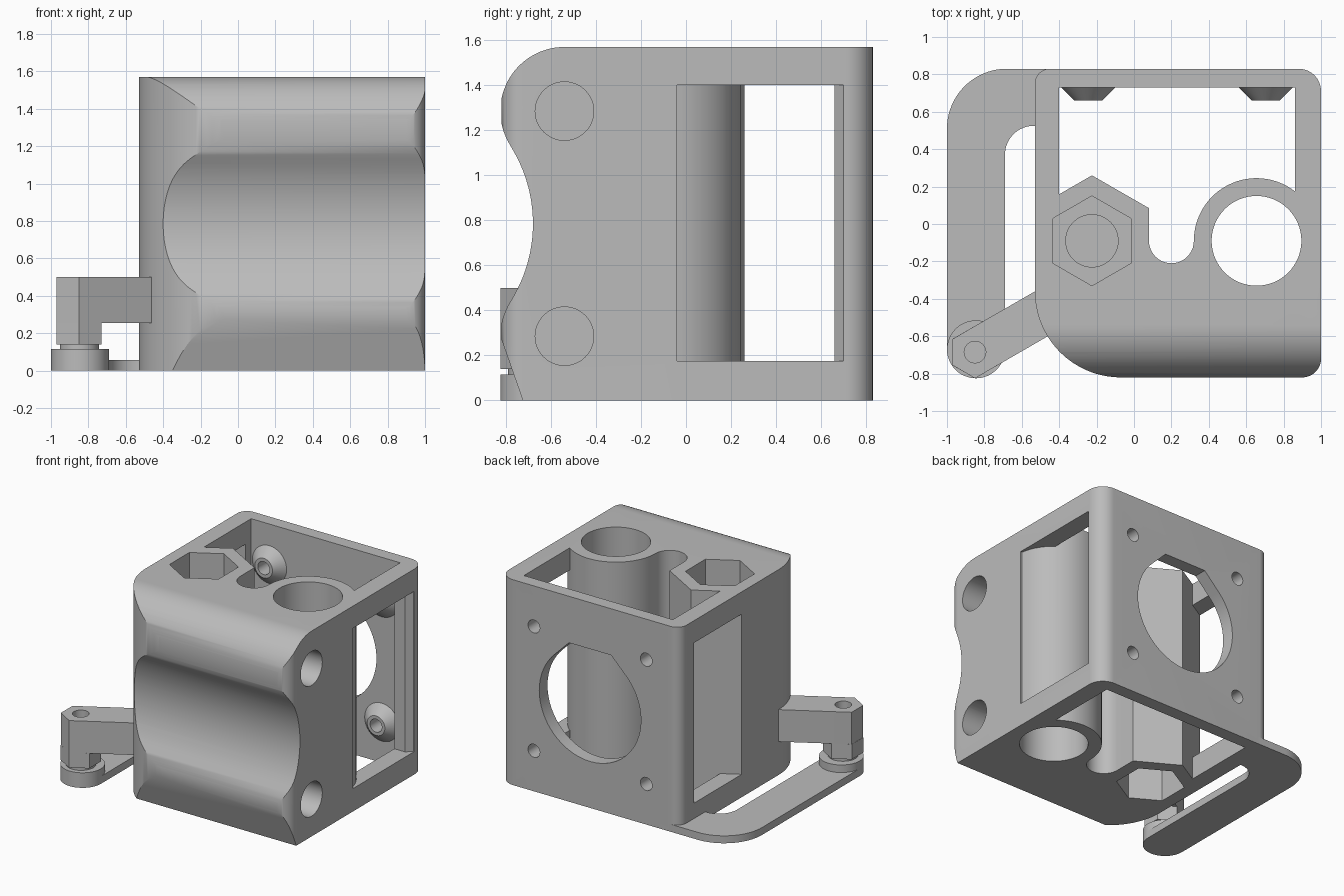
import bpy, bmesh
from math import sin, cos, radians
from mathutils import Matrix

cube = bpy.data.objects.get("Cube")
if cube:
    bpy.data.objects.remove(cube, do_unlink=True)

GREY = (0.5, 0.5, 0.5, 1)
grey = bpy.data.materials.new("plain grey plastic")
grey.use_nodes = True
grey.diffuse_color = GREY
grey.node_tree.nodes["Principled BSDF"].inputs["Base Color"].default_value = GREY


def arc(cx, cy, r, start, end, n=16):
    angles = [radians(start + (end - start) * i / n) for i in range(n + 1)]
    return [(cx + r * cos(a), cy + r * sin(a)) for a in angles]


def circle(cx, cy, r, n=48, start=0):
    return arc(cx, cy, r, start, start + 360, n)[:-1]


def finish(name, bm):
    bmesh.ops.recalc_face_normals(bm, faces=bm.faces)
    mesh = bpy.data.meshes.new(name)
    bm.to_mesh(mesh)
    bm.free()
    mesh.materials.append(grey)
    ob = bpy.data.objects.new(name, mesh)
    bpy.context.collection.objects.link(ob)
    return ob


def prism(name, points, axis, low, high):
    """Extrude a 2D outline along an axis from low to high."""
    place = {"x": lambda u, v, w: (w, u, v),
             "y": lambda u, v, w: (u, w, v),
             "z": lambda u, v, w: (u, v, w)}[axis]
    bm = bmesh.new()
    a = [bm.verts.new(place(u, v, low)) for u, v in points]
    b = [bm.verts.new(place(u, v, high)) for u, v in points]
    bm.faces.new(a)
    bm.faces.new(b)
    for i in range(len(a)):
        j = (i + 1) % len(a)
        bm.faces.new((a[i], a[j], b[j], b[i]))
    return finish(name, bm)


def boolean(ob, cutter, operation="DIFFERENCE"):
    mod = ob.modifiers.new("cut", "BOOLEAN")
    mod.operation, mod.solver, mod.object = operation, "EXACT", cutter
    bpy.context.view_layer.objects.active = ob
    bpy.ops.object.modifier_apply(modifier=mod.name)
    bpy.data.objects.remove(cutter, do_unlink=True)


def cut(ob, points, axis, low, high):
    boolean(ob, prism("cutter", points, axis, low, high))


def smooth(ob):
    bpy.ops.object.select_all(action="DESELECT")
    ob.select_set(True)
    bpy.context.view_layer.objects.active = ob
    bpy.ops.object.shade_smooth_by_angle(angle=radians(30))


# Body: waisted side profile trimmed by a rounded plan
HEIGHT = 1.57
profile = ([(0.9, 0), (0.9, HEIGHT)]
           + arc(-0.54, 1.285, 0.285, 90, 212, 28)
           + arc(-1.325, 0.785, 0.645, 32, -32, 24)[1:-1]
           + arc(-0.54, 0.285, 0.285, 148, 180, 8)
           + [(-0.725, 0)])
plan = (arc(0.88, 0.71, 0.12, 0, 90) + arc(-0.45, 0.75, 0.08, 90, 180)
        + arc(-0.07, -0.36, 0.46, 180, 270, 32) + arc(0.9, -0.72, 0.1, 270, 360))
body = prism("body", profile, "x", -0.8, 1.2)
boolean(body, prism("plan_trim", plan, "z", -0.2, 1.8), "INTERSECT")

# Vertical opening that leaves a tube and a hexagonal column
TUBE, NUT = (0.655, -0.09), (-0.225, -0.09)
opening = ([(-0.4, 0.73), (0.86, 0.73)] + arc(*TUBE, 0.335, 52.3, 180, 32)
           + arc(0.2, -0.09, 0.12, 0, -180, 20)[1:]
           + [(0.08, 0.085), (-0.225, 0.26), (-0.4, 0.159)])
cut(body, opening, "z", -0.1, 1.7)

# Side windows
left_window = ([(1.1, -0.04)] + arc(*TUBE, 0.335, 8.6, 52.3, 12)
               + [(0.8, 0.3), (0.8, 0.66), (0.95, 0.66), (0.995, 0.7), (1.1, 0.7)])
right_window = [(-0.6, 0.043), (-0.4, 0.159), (-0.3, 0.3), (-0.3, 0.66), (-0.6, 0.66)]
for window in (left_window, right_window):
    cut(body, window, "z", 0.175, 1.4)

# Tube bore, hexagonal pockets and their pilot hole
cut(body, circle(*TUBE, 0.24, 64), "z", -0.1, 1.7)
cut(body, circle(*NUT, 0.24, 6, 30), "z", -0.1, 0.35)
cut(body, circle(*NUT, 0.24, 6, 30), "z", 1.22, 1.7)
cut(body, circle(*NUT, 0.14), "z", 0.37, 1.3)

# Blind rod holes in the side
for z in (0.285, 1.285):
    cut(body, circle(-0.54, z, 0.13), "x", -0.3, 1.2)

# Round opening with a flat-topped roof in the back wall
MX, MZ, MR = 0.23, 0.785, 0.43
roof = MR * 0.414
cut(body, arc(MX, MZ, MR, 135, 405, 48) + [(MX + roof, MZ + MR), (MX - roof, MZ + MR)],
    "y", 0.6, 1)

# Tapered screw bosses inside the back wall
for side, x in (("right", -0.245), ("left", 0.705)):
    for level, z in (("lower", 0.31), ("upper", 1.26)):
        hole = circle(x, z, 0.05, 24)
        cut(body, hole, "y", 0.6, 1)
        bm = bmesh.new()
        bmesh.ops.create_cone(bm, cap_ends=True, segments=40, radius1=0.155,
                              radius2=0.075, depth=0.08,
                              matrix=Matrix.Translation((x, 0.7, z))
                              @ Matrix.Rotation(radians(90), 4, "X"))
        boss = finish(f"{level}_{side}_screw_boss", bm)
        cut(boss, hole, "y", 0.6, 1)
        smooth(boss)
smooth(body)

# Flat spring strip curving from the back corner to the front
PIN = (-0.845, -0.67)
strip = ([(-0.44, 0.83)] + arc(-0.68, 0.51, 0.32, 90, 180, 20)
         + arc(*PIN, 0.155, 180, 360, 24)
         + arc(-0.535, 0.37, 0.155, 180, 90) + [(-0.44, 0.525)])
smooth(prism("spring_strip", strip, "z", 0, 0.057))

# Round pad and neck under the arm
smooth(prism("strip_pad", circle(*PIN, 0.155), "z", 0, 0.115))
smooth(prism("pad_neck", circle(-0.848, -0.685, 0.105), "z", 0.1, 0.15))

# Hexagonal post and the arm joining it to the body
POST = (-0.85, -0.685)
post = prism("arm_post", circle(*POST, 0.14, 6, 30), "z", 0.14, 0.255)
arm = prism("support_arm", [(-0.85, -0.545), (-0.97, -0.615), (-0.97, -0.755),
                            (-0.85, -0.825), (-0.4, -0.565), (-0.46, -0.32)],
            "z", 0.255, 0.5)
for part in (post, arm):
    cut(part, circle(*POST, 0.058, 24), "z", 0.2, 0.6)
    smooth(part)
